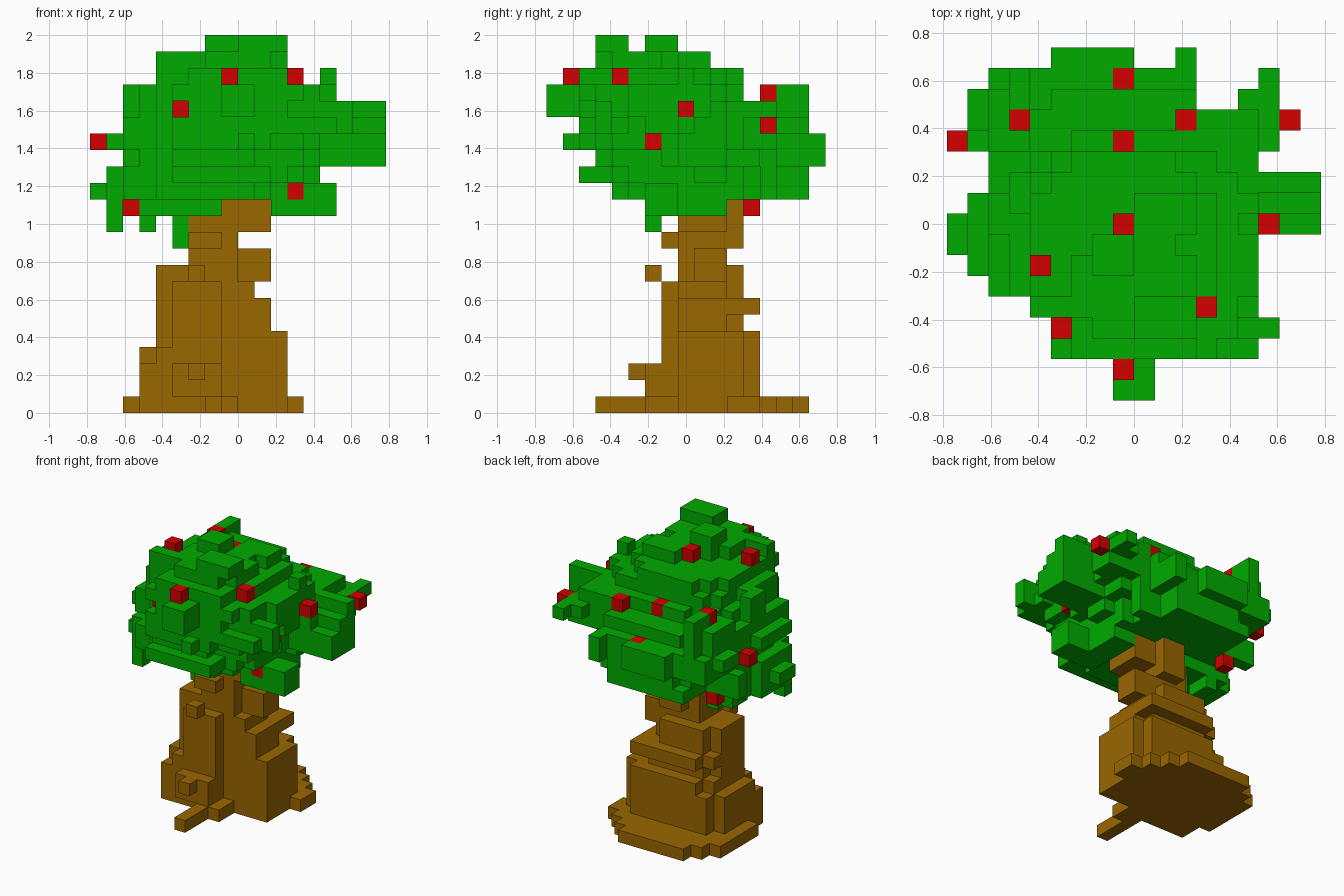
import bpy, bmesh, random
from mathutils import Vector

if "Cube" in bpy.data.objects:
    bpy.data.objects.remove(bpy.data.objects["Cube"], do_unlink=True)

random.seed(4)
V = 2 / 23                                # block size
ORIGIN = Vector((-9 * V, -8.5 * V, 0))    # corner of block (0, 0, 0)


def material(name, rgb):
    m = bpy.data.materials.new(name)
    m.use_nodes = True
    m.diffuse_color = (*rgb, 1)
    m.node_tree.nodes["Principled BSDF"].inputs["Base Color"].default_value = (*rgb, 1)
    return m


def box(x0, x1, y0, y1, z0, z1):
    """All block cells in a half-open range."""
    return {(x, y, z) for x in range(x0, x1) for y in range(y0, y1) for z in range(z0, z1)}


def disc(x0, x1, y0, y1, z, power=2.6, rough=0.0):
    """One layer of blocks with rounded corners and a rough edge."""
    cx, cy, rx, ry = (x0 + x1) / 2, (y0 + y1) / 2, (x1 - x0) / 2, (y1 - y0) / 2
    return {(x, y, z) for (x, y, z) in sorted(box(x0, x1, y0, y1, z, z + 1))
            if abs((x + .5 - cx) / rx) ** power + abs((y + .5 - cy) / ry) ** power
            <= 1 + random.uniform(-rough, rough)}


# Outward direction and the four corners of each block side
SIDES = []
for axis in range(3):
    for s in (0, 1):
        d = [0, 0, 0]
        d[axis] = 2 * s - 1
        a, b = (axis + 1) % 3, (axis + 2) % 3
        corners = []
        for u, v in ((0, 0), (1, 0), (1, 1), (0, 1)):
            c = [0, 0, 0]
            c[axis], c[a], c[b] = s, u, v
            corners.append(tuple(c))
        SIDES.append((tuple(d), corners if s else corners[::-1]))


def build(name, cells, mat):
    """Skin a set of cells with its outer block faces."""
    bm = bmesh.new()
    verts = {}
    for c in sorted(cells):
        for d, corners in SIDES:
            if (c[0] + d[0], c[1] + d[1], c[2] + d[2]) in cells:
                continue
            face = []
            for k in corners:
                p = (c[0] + k[0], c[1] + k[1], c[2] + k[2])
                if p not in verts:
                    verts[p] = bm.verts.new(ORIGIN + Vector(p) * V)
                face.append(verts[p])
            bm.faces.new(face)
    me = bpy.data.meshes.new(name)
    bm.to_mesh(me)
    bm.free()
    me.materials.append(mat)
    ob = bpy.data.objects.new(name, me)
    bpy.context.scene.collection.objects.link(ob)


# Trunk: layers from the ground up as x range, y range
TRUNK = [(2, 12, 7, 16), (3, 12, 7, 13), (3, 12, 7, 13), (3, 12, 7, 13),
         (4, 12, 7, 13), (4, 11, 7, 12), (4, 11, 7, 13), (4, 10, 7, 12),
         (4, 10, 8, 12)]
trunk = set()
for z, r in enumerate(TRUNK):
    trunk |= disc(*r, z, 2.6 if z < 5 else 2.1)
trunk |= box(3, 5, 7, 10, 0, 3) | box(3, 4, 8, 10, 3, 4)        # front left corner
trunk |= box(5, 8, 7, 8, 0, 8)                                  # front face
trunk -= box(8, 12, 7, 8, 0, 9)                                 # recessed front right
trunk |= box(8, 12, 8, 11, 0, 4) | box(8, 10, 8, 10, 0, 8)
trunk |= box(11, 12, 9, 11, 4, 5) | box(10, 11, 9, 11, 4, 7)    # right ridge
trunk |= box(9, 11, 11, 13, 6, 7)                               # back right knot
trunk |= box(7, 8, 3, 8, 0, 1) | box(8, 9, 6, 8, 0, 1)          # front root
trunk |= box(11, 13, 11, 13, 0, 1)                              # right root
trunk |= box(5, 8, 6, 7, 1, 3) | box(6, 7, 5, 6, 2, 3)          # front knots
trunk |= box(6, 7, 6, 7, 8, 9) | box(4, 6, 8, 10, 5, 9)         # left buttress
trunk |= box(6, 9, 8, 11, 8, 12) | box(6, 8, 7, 8, 10, 11) | box(7, 9, 11, 12, 10, 13)  # neck
trunk |= box(9, 11, 9, 11, 8, 10)                               # broken stub
trunk |= box(8, 11, 8, 11, 11, 13) | box(7, 10, 9, 11, 12, 14)  # branch

# Canopy: outline from above, x range per y row, and the notches in its back edge
OUTLINE = [(8, 10), (8, 10), (5, 15), (5, 16), (4, 15), (2, 15), (1, 15), (0, 15),
           (0, 18), (1, 18), (2, 18), (2, 15), (1, 16), (1, 17), (1, 16), (2, 16), (5, 12)]
NOTCHES = box(9, 11, 16, 17, 0, 23) | box(12, 14, 14, 15, 0, 23) | box(12, 15, 15, 16, 0, 23)
# Canopy layers as z: x range, y range
LAYERS = {13: (0, 13, 4, 16), 14: (1, 13, 2, 16), 15: (2, 14, 3, 17), 16: (1, 14, 2, 17),
          17: (2, 15, 2, 15), 18: (3, 15, 2, 13), 19: (3, 15, 2, 12), 20: (4, 13, 2, 12),
          21: (6, 12, 3, 8)}
leaves = set()
for z, r in LAYERS.items():
    leaves |= disc(*r, z, 2.6, 0.14)
leaves -= box(0, 4, 13, 17, 13, 15)                              # open back left corner
leaves |= box(9, 12, 3, 5, 22, 23) | box(7, 9, 6, 8, 22, 23)     # crown tufts
leaves |= box(4, 6, 4, 5, 20, 22) | box(9, 12, 8, 10, 21, 22)    # crown edges
leaves |= box(8, 10, 0, 3, 18, 20) | box(9, 10, 1, 3, 16, 17)    # front tuft
leaves |= box(13, 18, 8, 11, 15, 17) | box(13, 18, 9, 11, 17, 18) | box(13, 18, 10, 11, 18, 19)  # right bough
leaves |= box(13, 14, 9, 11, 14, 15)                             # its underside
leaves |= box(14, 15, 8, 9, 17, 21)                              # upright twig
leaves |= box(10, 16, 11, 14, 16, 18) | box(12, 15, 11, 14, 18, 19)  # back right bough
leaves |= box(14, 16, 14, 15, 17, 18) | box(15, 16, 15, 16, 17, 18)  # its forked tip
leaves |= box(3, 4, 14, 16, 16, 20) | box(2, 4, 12, 15, 16, 19)  # back left bough
leaves |= box(2, 5, 13, 16, 15, 17) | box(1, 3, 13, 15, 16, 17)
leaves |= box(2, 3, 8, 10, 17, 20)                               # left tuft
leaves |= box(13, 16, 3, 4, 17, 19) | box(12, 15, 2, 3, 17, 18)  # front right twigs
leaves |= box(12, 14, 4, 6, 16, 17)
leaves |= box(5, 9, 15, 17, 15, 17) | box(11, 12, 14, 17, 15, 17)  # back tufts
leaves |= box(0, 3, 7, 9, 13, 14) | box(1, 8, 7, 11, 12, 13)     # hanging left side
leaves |= box(11, 15, 6, 8, 12, 14) | box(11, 13, 8, 11, 12, 13)  # hanging right side
leaves |= box(1, 2, 6, 7, 11, 13) | box(3, 4, 9, 11, 11, 13) | box(5, 6, 8, 10, 10, 13)  # drips
leaves = {c for c in leaves if OUTLINE[c[1]][0] <= c[0] < OUTLINE[c[1]][1]} - trunk - NOTCHES

# Fruit: cell, and the side on which it lies open
UP, FRONT, RIGHT, BACK = (0, 0, 1), (0, -1, 0), (1, 0, 0), (0, 1, 0)
FRUIT = [((8, 1, 20), UP), ((12, 4, 20), UP), ((4, 6, 21), UP), ((8, 8, 21), UP),
         ((5, 3, 18), UP), ((15, 8, 18), UP), ((0, 12, 16), UP), ((16, 13, 17), UP),
         ((11, 13, 18), UP), ((3, 13, 19), UP), ((8, 12, 18), UP), ((8, 15, 16), UP),
         ((12, 6, 13), FRONT), ((2, 7, 12), FRONT), ((13, 6, 16), RIGHT), ((3, 12, 12), BACK),
         ((12, 4, 20), FRONT), ((5, 3, 18), FRONT)]
for c, d in FRUIT:
    for i in range(18):
        leaves.discard(tuple(c[k] + i * d[k] for k in range(3)))

# Leaf just behind or under each fruit so that it is attached
for c, d in FRUIT:
    p = tuple(c[k] - d[k] for k in range(3))
    if p not in trunk and c[0] not in (0, 3, 16):
        leaves.add(p)

build("trunk", trunk, material("bark brown", (0.322, 0.135, 0.0)))
build("canopy", leaves, material("leaf green", (0.0, 0.41, 0.0)))
build("fruit", {c for c, d in FRUIT}, material("fruit red", (0.66, 0.0, 0.0)))
